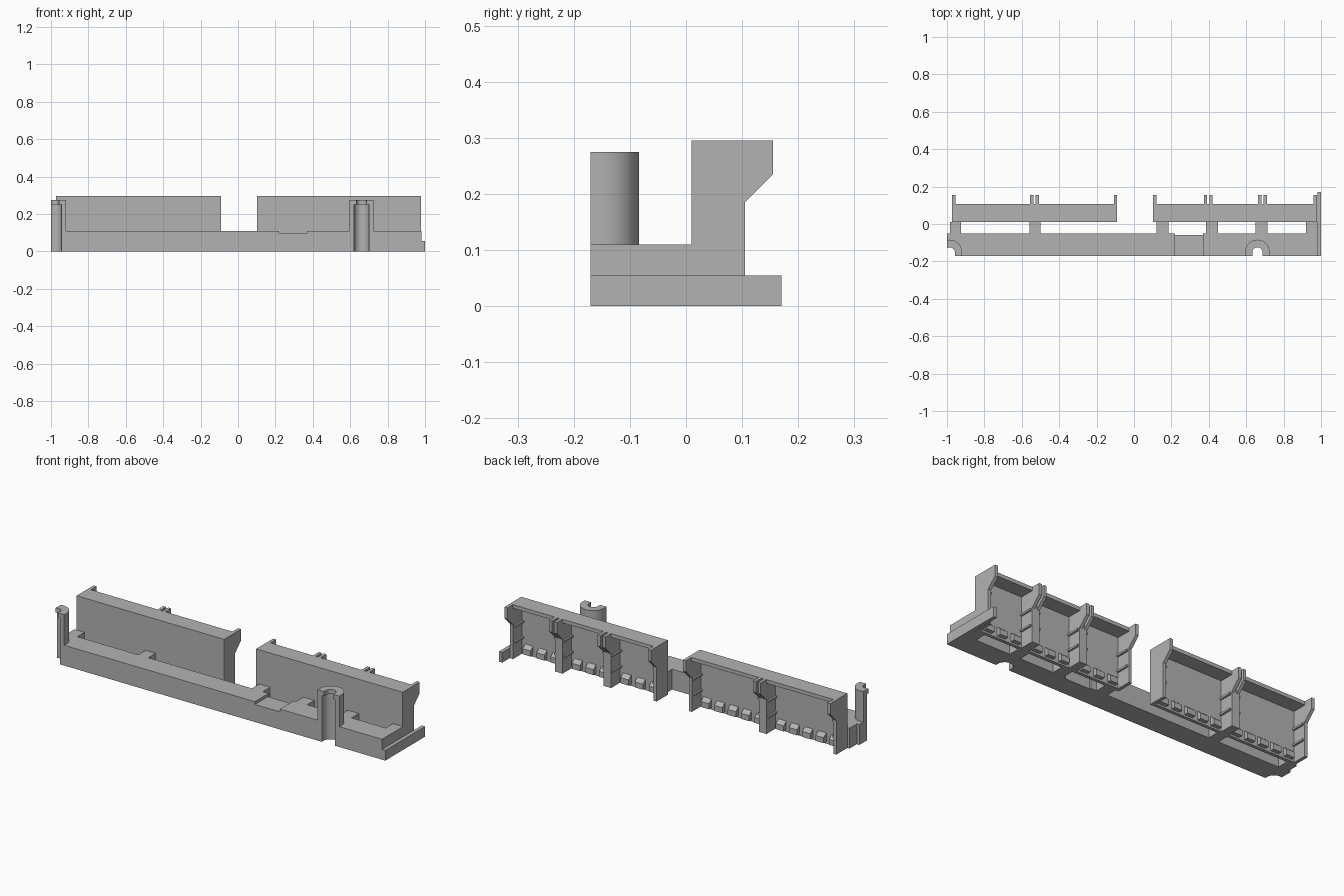
import bpy, bmesh, math

if "Cube" in bpy.data.objects:
    bpy.data.objects.remove(bpy.data.objects["Cube"])

grey = bpy.data.materials.new("light grey")
grey.diffuse_color = (0.45, 0.45, 0.45, 1)
grey.use_nodes = True
grey.node_tree.nodes["Principled BSDF"].inputs["Base Color"].default_value = grey.diffuse_color


def prism(name, pts, a, b, axis="z"):
    """Extrude an outline along z (points are x,y) or along x (points are y,z)."""
    bm = bmesh.new()
    place = (lambda p, t: (p[0], p[1], t)) if axis == "z" else (lambda p, t: (t, p[0], p[1]))
    lo = [bm.verts.new(place(p, a)) for p in pts]
    hi = [bm.verts.new(place(p, b)) for p in pts]
    bm.faces.new(lo)
    bm.faces.new(hi)
    for i in range(len(pts)):
        j = (i + 1) % len(pts)
        bm.faces.new((lo[i], lo[j], hi[j], hi[i]))
    bmesh.ops.recalc_face_normals(bm, faces=bm.faces)
    me = bpy.data.meshes.new(name)
    bm.to_mesh(me)
    bm.free()
    me.materials.append(grey)
    ob = bpy.data.objects.new(name, me)
    bpy.context.collection.objects.link(ob)
    return ob


def box(name, x0, x1, y0, y1, z0, z1):
    return prism(name, [(x0, y0), (x1, y0), (x1, y1), (x0, y1)], z0, z1)


def smooth(ob):
    bpy.context.view_layer.objects.active = ob
    ob.select_set(True)
    bpy.ops.object.shade_smooth_by_angle(angle=math.radians(35))
    ob.select_set(False)


FRONT, REAR, LEFT, DECK = -0.17, -0.052, -1.0, 0.11


def arch(cx, r, apex, n=16):
    """Round-topped slot outline from right foot to left foot, cut off at the left end."""
    cy = apex - r
    pts = [(cx + r, FRONT)]
    for i in range(n + 1):
        t = math.pi * i / n
        pts.append((cx + r * math.cos(t), cy + r * math.sin(t)))
    pts.append((cx - r, FRONT))
    keep = [p for p in pts if p[0] > LEFT + 1e-4]
    if len(keep) < len(pts):
        keep.append((LEFT, cy + math.sqrt(r * r - (LEFT - cx) ** 2)))
    return keep


# Front rail in three lengths: slotted ends and a lowered middle seat
POSTS = (-0.985, 0.66)
slots = [arch(cx, 0.04, -0.115) for cx in POSTS]
smooth(prism("rail_left", slots[0][::-1] + [(0.22, FRONT), (0.22, REAR), (LEFT, REAR)][0:3], 0, DECK))
box("rail_seat", 0.22, 0.37, FRONT, -0.06, 0, 0.095)
smooth(prism("rail_right", [(0.37, FRONT)] + slots[1][::-1]
             + [(0.98, FRONT), (0.98, REAR), (0.37, REAR)], 0, DECK))

# Slotted posts with a narrower slot in the cap
for cx, slot in zip(POSTS, slots):
    outer = arch(cx, 0.065, -0.084)
    cap_slot = arch(cx, 0.027, -0.125)
    smooth(prism("post", outer + slot[::-1], DECK, 0.25))
    smooth(prism("post_cap", outer + cap_slot[::-1], 0.25, 0.275))

# End tab
box("end_tab", 0.98, 1.0, FRONT, 0.17, 0, 0.055)

# Bridges from the rail to the housings
for x0, x1 in ((-0.985, -0.925), (-0.56, -0.5), (0.12, 0.185),
               (0.385, 0.45), (0.65, 0.715), (0.92, 0.98)):
    box("bridge", x0, x1, REAR, 0.01, 0, DECK)

# Hooked rib profile in y, z
RIB = [(0.01, 0), (0.105, 0), (0.105, 0.185), (0.155, 0.235), (0.155, 0.295), (0.01, 0.295)]
TOOTH = [(0.025, 0.01), (0.05, 0.01), (0.05, 0.04), (0.025, 0.06)]
T = 0.018


def housing(x0, x1, dividers):
    box("housing_wall", x0, x1, 0.01, 0.028, 0, 0.295)
    box("housing_top", x0, x1, 0.01, 0.107, 0.275, 0.295)
    prism("end_rib", RIB, x0, x0 + T, "x")
    prism("end_rib", RIB, x1 - T, x1, "x")
    edges = [x0 + T]
    for c in dividers:
        # Paired hooks joined by a solid divider
        prism("divider_rib", RIB, c - 0.023, c - 0.006, "x")
        prism("divider_rib", RIB, c + 0.006, c + 0.023, "x")
        box("divider_core", c - 0.006, c + 0.006, 0.02, 0.105, 0, 0.285)
        edges += [c - 0.023, c + 0.023]
    edges.append(x1 - T)
    for a, b in zip(edges[::2], edges[1::2]):
        # Row of wedge teeth along the foot of each bay
        n = round((b - a) / 0.085)
        pitch = (b - a) / n
        for i in range(n):
            m = a + pitch * (i + 0.5)
            prism("tooth", TOOTH, m - 0.024, m + 0.024, "x")
        # Small guide ridges on both bay sides
        for z in (0.085, 0.17):
            box("guide_ridge", a, a + 0.01, 0.028, 0.1, z, z + 0.01)
            box("guide_ridge", b - 0.01, b, 0.028, 0.1, z, z + 0.01)


housing(-0.972, -0.09, [-0.532])
housing(0.102, 0.978, [0.397, 0.687])
